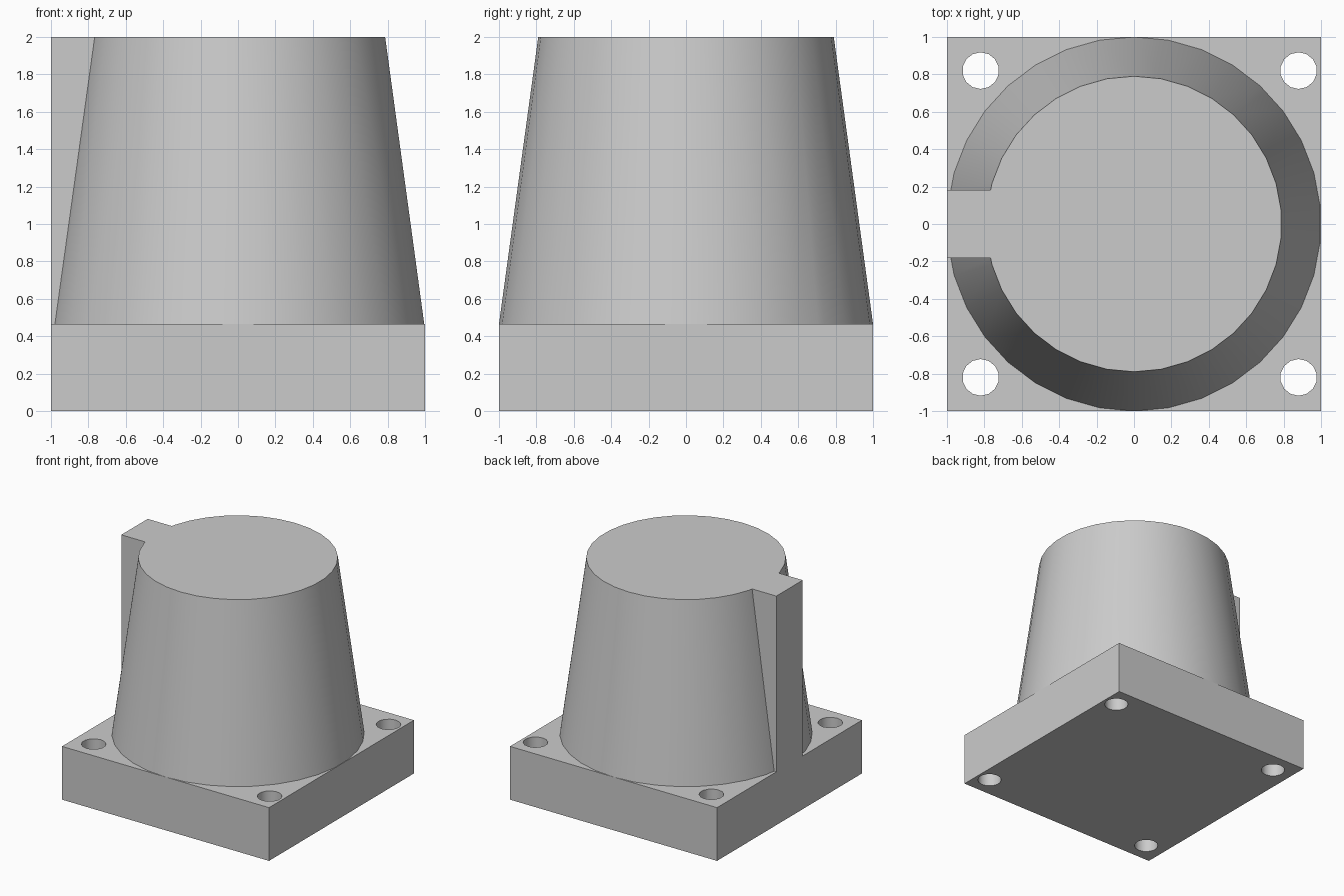
import bpy
import math

if "Cube" in bpy.data.objects:
    bpy.data.objects.remove(bpy.data.objects["Cube"], do_unlink=True)

BASE_TOP, TOP = 0.465, 2.0

grey = bpy.data.materials.new("plain grey")
grey.use_nodes = True
colour = (0.6, 0.6, 0.6, 1)
grey.diffuse_color = colour
grey.node_tree.nodes["Principled BSDF"].inputs["Base Color"].default_value = colour


def finish(name):
    ob = bpy.context.object
    ob.name = name
    bpy.ops.object.transform_apply(location=True, rotation=True, scale=True)
    ob.data.materials.append(grey)
    return ob


def box(name, low, high):
    mid = [(a + b) / 2 for a, b in zip(low, high)]
    bpy.ops.mesh.primitive_cube_add(size=1, location=mid)
    bpy.context.object.scale = [b - a for a, b in zip(low, high)]
    return finish(name)


def combine(target, other, operation):
    mod = target.modifiers.new(operation.lower(), 'BOOLEAN')
    mod.operation, mod.solver, mod.object = operation, 'EXACT', other
    bpy.context.view_layer.objects.active = target
    bpy.ops.object.modifier_apply(modifier=mod.name)
    bpy.data.objects.remove(other, do_unlink=True)


# Square base with an upright key bar flush with its right side
body = box("base_with_tapered_boss", (-1, -1, 0), (1, 1, BASE_TOP))
key = box("key_bar", (-1, -0.182, 0.2), (-0.5, 0.182, TOP))

# Tapered round boss, with a flat facet towards +x
sides = 34
bpy.ops.mesh.primitive_cone_add(
    vertices=sides, radius1=1, radius2=0.79, depth=TOP - BASE_TOP,
    location=(0, 0, (TOP + BASE_TOP) / 2))
boss = finish("tapered_boss")

combine(body, boss, 'UNION')
combine(body, key, 'UNION')

# Bolt holes through the corners
for x in (-0.82, 0.88):
    for y in (-0.82, 0.82):
        bpy.ops.mesh.primitive_cylinder_add(
            vertices=14, radius=0.098, depth=1, location=(x, y, 0.2))
        combine(body, finish("hole_cutter"), 'DIFFERENCE')

# Smooth the round surfaces, keep the corners sharp
bpy.ops.object.select_all(action='DESELECT')
body.select_set(True)
bpy.context.view_layer.objects.active = body
bpy.ops.object.shade_smooth_by_angle(angle=math.radians(35))
